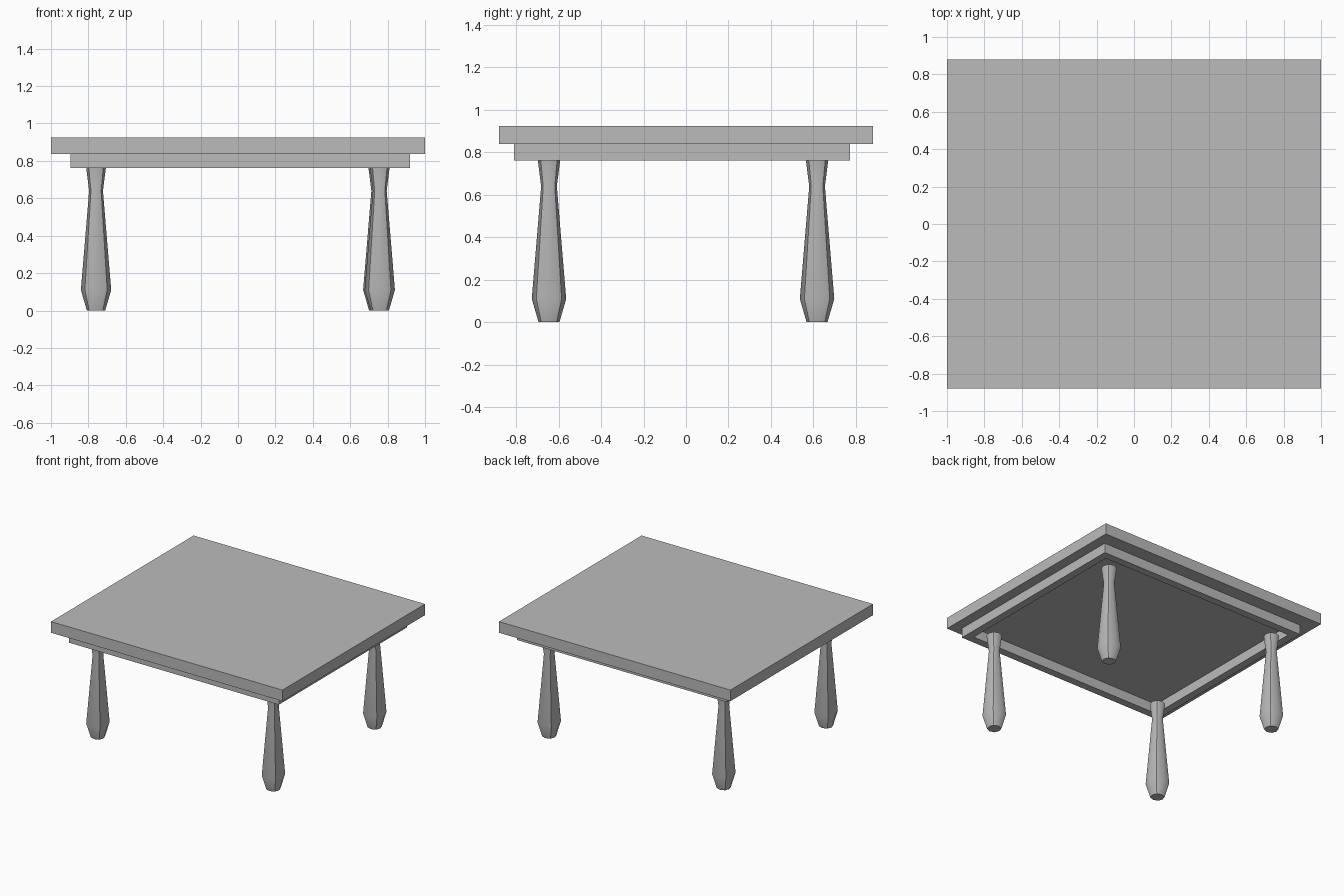
import bpy
import bmesh
import math

cube = bpy.data.objects.get("Cube")
if cube:
    bpy.data.objects.remove(cube, do_unlink=True)

grey = bpy.data.materials.new("plain grey")
grey.use_nodes = True
colour = (0.5, 0.5, 0.5, 1)
grey.diffuse_color = colour
grey.node_tree.nodes["Principled BSDF"].inputs["Base Color"].default_value = colour


def finish(bm, name):
    bmesh.ops.recalc_face_normals(bm, faces=bm.faces)
    mesh = bpy.data.meshes.new(name)
    bm.to_mesh(mesh)
    bm.free()
    mesh.materials.append(grey)
    obj = bpy.data.objects.new(name, mesh)
    bpy.context.collection.objects.link(obj)
    return obj


def rect(bm, x0, x1, y0, y1, z):
    return [bm.verts.new((x, y, z)) for x, y in ((x0, y0), (x1, y0), (x1, y1), (x0, y1))]


def bridge(bm, a, b):
    n = len(a)
    for i in range(n):
        j = (i + 1) % n
        bm.faces.new((a[i], a[j], b[j], b[i]))


# Tabletop slab
TOP_Z, SLAB_Z, APRON_Z = 0.925, 0.838, 0.762
bm = bmesh.new()
low = rect(bm, -1, 1, -0.88, 0.88, SLAB_Z)
high = rect(bm, -1, 1, -0.88, 0.88, TOP_Z)
bridge(bm, low, high)
bm.faces.new(low)
bm.faces.new(high)
finish(bm, "tabletop")

# Apron: a hollow rectangular frame under the top, slightly off centre
x0, x1, y0, y1, t = -0.895, 0.92, -0.81, 0.773, 0.06
bm = bmesh.new()
rings = [rect(bm, x0 + d, x1 - d, y0 + d, y1 - d, z)
         for d, z in ((0, SLAB_Z), (0, APRON_Z), (t, APRON_Z), (t, SLAB_Z))]
for i in range(4):
    bridge(bm, rings[i], rings[(i + 1) % 4])
finish(bm, "apron")

# Legs: eight-sided tapered columns with sharp corners on the diagonals
PROFILE = ((0.049, 0), (0.081, 0.11), (0.037, 0.64), (0.053, APRON_Z + 0.004))


def leg(name, x, y):
    bm = bmesh.new()
    loops = []
    for r, z in PROFILE:
        loop = []
        for i in range(8):
            a = i * math.pi / 4
            k = r * (1.04 if i % 2 else 1)
            loop.append(bm.verts.new((x + k * math.cos(a), y + k * math.sin(a), z)))
        loops.append(loop)
    for a, b in zip(loops, loops[1:]):
        bridge(bm, a, b)
    bm.faces.new(loops[0])
    bm.faces.new(loops[-1])
    obj = finish(bm, name)
    bpy.ops.object.select_all(action="DESELECT")
    obj.select_set(True)
    bpy.context.view_layer.objects.active = obj
    bpy.ops.object.shade_smooth_by_angle(angle=math.radians(45))


leg("front_left_leg", 0.758, -0.645)
leg("front_right_leg", -0.759, -0.645)
leg("back_left_leg", 0.75, 0.617)
leg("back_right_leg", -0.759, 0.617)
